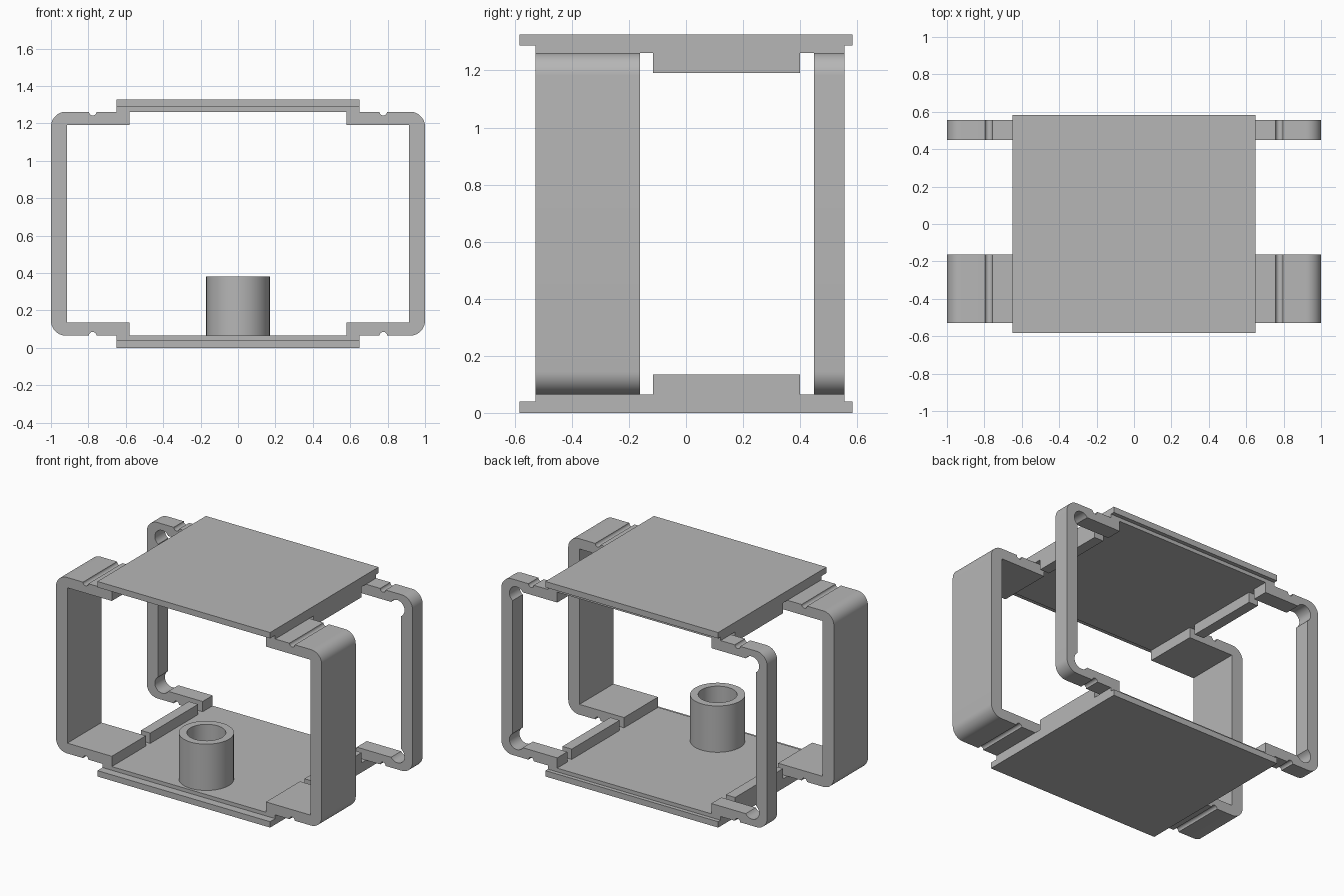
import bpy, bmesh
from math import sin, cos, acos, asin, pi, radians
from mathutils import Vector

if "Cube" in bpy.data.objects:
    bpy.data.objects.remove(bpy.data.objects["Cube"], do_unlink=True)

H = 1.327            # overall height
FACE = 0.065         # outer face of the arms
INNER = 0.135        # inner face of the arms
WALL = 0.915         # inner face of the uprights
END = 0.58           # free end of the arms

grey = bpy.data.materials.new("plain_grey")
grey.use_nodes = True
grey.diffuse_color = (0.47, 0.47, 0.47, 1)
grey.node_tree.nodes["Principled BSDF"].inputs["Base Color"].default_value = grey.diffuse_color


def finish(name, bm, smooth=False):
    bmesh.ops.recalc_face_normals(bm, faces=bm.faces)
    mesh = bpy.data.meshes.new(name)
    bm.to_mesh(mesh)
    bm.free()
    mesh.materials.append(grey)
    obj = bpy.data.objects.new(name, mesh)
    bpy.context.collection.objects.link(obj)
    if smooth:
        bpy.ops.object.select_all(action='DESELECT')
        obj.select_set(True)
        bpy.context.view_layer.objects.active = obj
        bpy.ops.object.shade_smooth_by_angle(angle=radians(30))
    return obj


def box(name, x0, x1, y0, y1, z0, z1):
    bm = bmesh.new()
    bmesh.ops.create_cube(bm, size=1)
    for v in bm.verts:
        v.co = ((x0 + x1) / 2 + v.co.x * (x1 - x0),
                (y0 + y1) / 2 + v.co.y * (y1 - y0),
                (z0 + z1) / 2 + v.co.z * (z1 - z0))
    return finish(name, bm)


def arc(cx, cz, r, a0, a1, n):
    steps = [a0 + (a1 - a0) * i / n for i in range(n + 1)]
    return [(cx + r * cos(a), cz + r * sin(a)) for a in steps]


def bracket(name, side, y0, y1, relieved):
    """C-shaped bracket: lower half profile, mirrored in z, extruded in y."""
    if relieved:     # round relief in the inner corners
        r, o = 0.055, 0.03
        half = arc(WALL - o, INNER + o, r, acos(o / r), asin(o / r) - pi, 20)
    else:
        half = [(WALL, INNER)]
    half += [(END, INNER), (END, FACE)]
    half += arc(0.777, FACE, 0.02, pi, 0, 10)            # bending groove
    half += arc(0.92, FACE + 0.08, 0.08, -pi / 2, 0, 12)  # rounded corner
    outline = half + [(x, H - z) for x, z in reversed(half)]
    bm = bmesh.new()
    face = bm.faces.new([bm.verts.new((side * x, y0, z)) for x, z in outline])
    ext = bmesh.ops.extrude_face_region(bm, geom=[face], use_keep_orig=True)
    moved = [g for g in ext["geom"] if isinstance(g, bmesh.types.BMVert)]
    bmesh.ops.translate(bm, verts=moved, vec=(0, y1 - y0, 0))
    finish(name, bm, smooth=True)


def tube(name, center, r_out, r_in, z0, z1):
    bm = bmesh.new()
    ring = [(r_in, z0), (r_out, z0), (r_out, z1), (r_in, z1)]
    vs = [bm.verts.new((center[0] + r, center[1], z)) for r, z in ring]
    edges = [bm.edges.new((vs[i], vs[(i + 1) % 4])) for i in range(4)]
    bmesh.ops.spin(bm, geom=vs + edges, cent=Vector((*center, 0)), axis=(0, 0, 1),
                   angle=2 * pi, steps=48, use_merge=True)
    bmesh.ops.remove_doubles(bm, verts=bm.verts, dist=1e-4)
    finish(name, bm, smooth=True)


# Bottom and top plates with their inner layers and side ridges
for level in ("bottom", "top"):
    def span(a, b):
        return (a, b) if level == "bottom" else (H - b, H - a)
    box(level + "_plate", -0.65, 0.65, -0.583, 0.583, *span(0, 0.04))
    box(level + "_inner_layer", -0.65, 0.65, -0.528, 0.556, *span(0.04, FACE))
    for side, label in ((1, "left"), (-1, "right")):
        xs = sorted((side * END, side * 0.65))
        box(f"{level}_{label}_ridge", *xs, -0.115, 0.4, *span(FACE, INNER))

# Wide front brackets and narrow back brackets
for side, label in ((1, "left"), (-1, "right")):
    bracket(f"front_{label}_bracket", side, -0.528, -0.162, False)
    bracket(f"back_{label}_bracket", side, 0.448, 0.556, True)

# Hollow post on the bottom plate
tube("hollow_post", (0, -0.34), 0.17, 0.12, FACE, 0.38)
